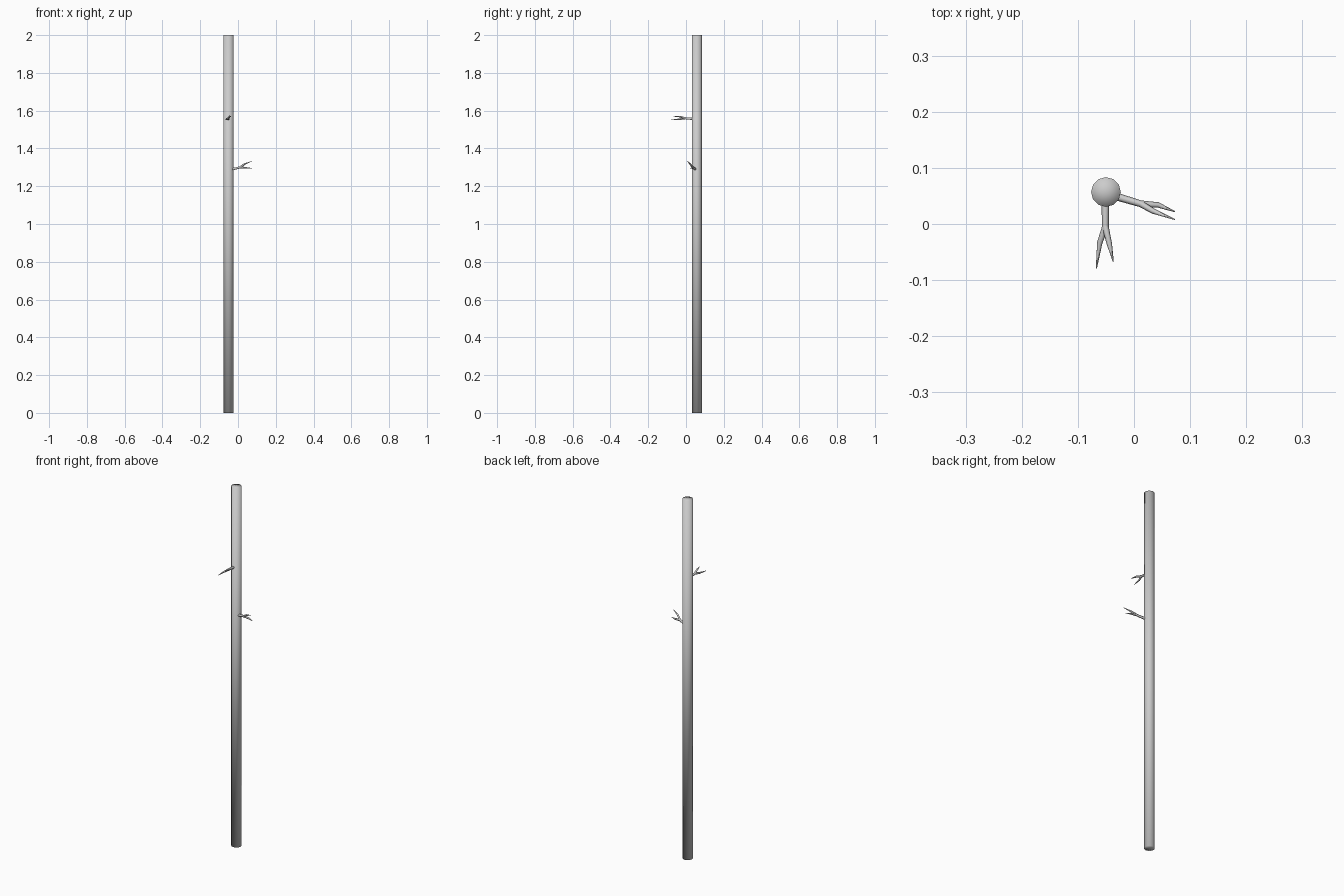
import bpy

if "Cube" in bpy.data.objects:
    bpy.data.objects.remove(bpy.data.objects["Cube"])

# Trunk: long smooth-shaded pole
bpy.ops.mesh.primitive_cylinder_add(vertices=12, radius=0.0265, depth=2,
                                    end_fill_type='TRIFAN', location=(-0.05, 0.057, 1))
trunk = bpy.context.object
trunk.name = "trunk"
bpy.ops.object.shade_smooth()


def twig(name, paths):
    """Tapered tubes through (x, y, z, radius) points."""
    cu = bpy.data.curves.new(name, 'CURVE')
    cu.dimensions = '3D'
    cu.bevel_depth = 1.0
    cu.bevel_resolution = 1
    cu.use_fill_caps = True
    for path in paths:
        sp = cu.splines.new('POLY')
        sp.points.add(len(path) - 1)
        for p, (x, y, z, r) in zip(sp.points, path):
            p.co = (x, y, z, 1)
            p.radius = r
        sp.use_smooth = True
    ob = bpy.data.objects.new(name, cu)
    bpy.context.collection.objects.link(ob)
    bpy.ops.object.select_all(action='DESELECT')
    ob.select_set(True)
    bpy.context.view_layer.objects.active = ob
    bpy.ops.object.convert(target='MESH')
    bpy.context.object.name = name


# Upper twig: stem towards the front, forking in two
fork = (-0.051, -0.005, 1.560, 0.006)
twig("upper_twig", [
    [(-0.051, 0.040, 1.556, 0.007), fork],
    [fork, (-0.061, -0.033, 1.555, 0.0048), (-0.067, -0.079, 1.551, 0.001)],
    [fork, (-0.044, -0.035, 1.569, 0.0048), (-0.037, -0.067, 1.570, 0.001)],
])

# Lower twig: stem towards the right, forking in two
fork = (0.012, 0.036, 1.300, 0.006)
twig("lower_twig", [
    [(-0.035, 0.050, 1.289, 0.007), fork],
    [fork, (0.043, 0.034, 1.297, 0.0048), (0.073, 0.022, 1.295, 0.001)],
    [fork, (0.034, 0.023, 1.317, 0.0048), (0.073, 0.008, 1.332, 0.001)],
])
